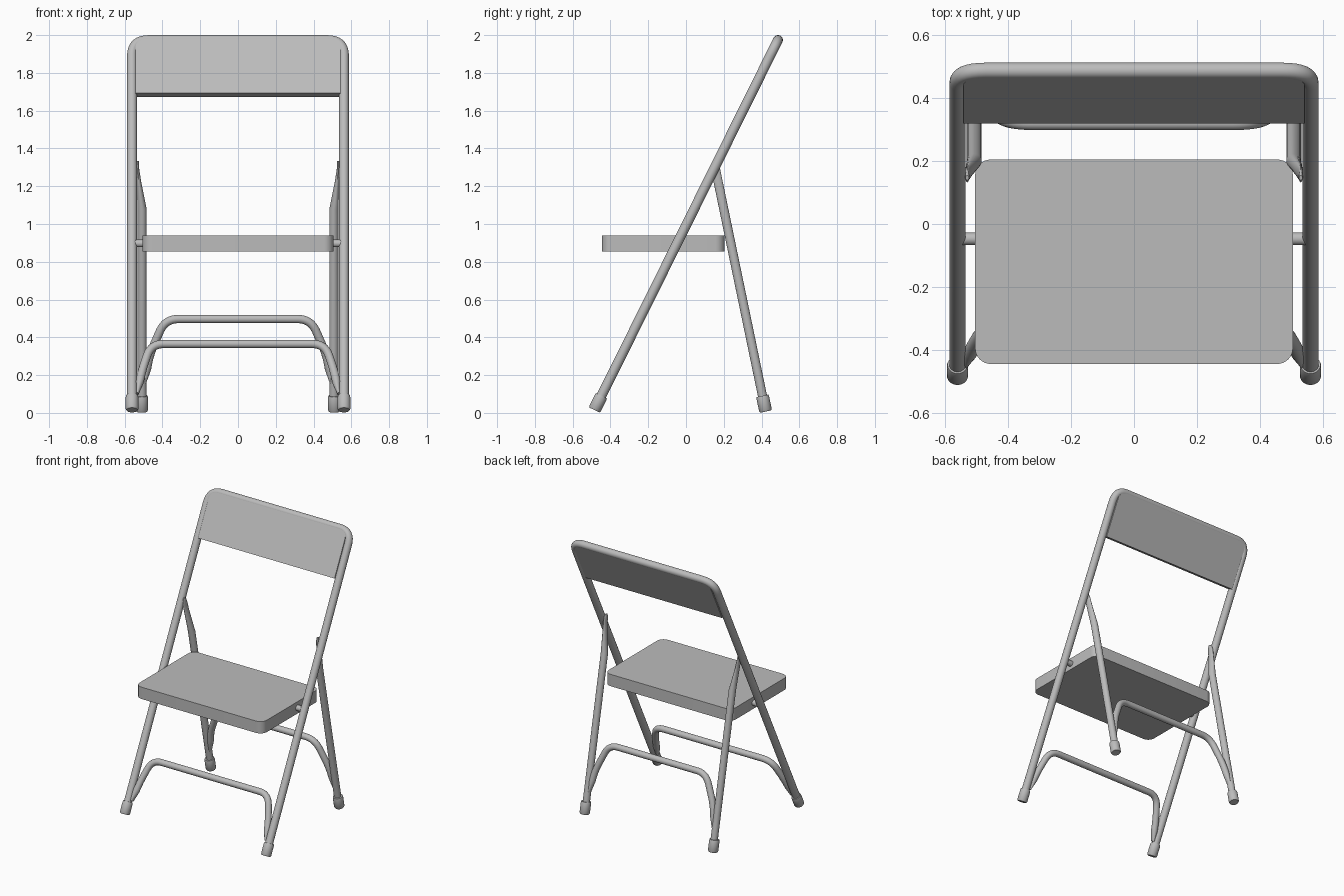
import bpy, bmesh
from math import pi, cos, sin
from mathutils import Vector, Matrix

if "Cube" in bpy.data.objects:
    bpy.data.objects.remove(bpy.data.objects["Cube"])

grey = bpy.data.materials.new("painted grey metal")
grey.use_nodes = True
colour = (0.5, 0.5, 0.5, 1)
grey.diffuse_color = colour
grey.node_tree.nodes["Principled BSDF"].inputs["Base Color"].default_value = colour

X = Vector((1, 0, 0))
SIDES = 20


class LegPlane:
    """Tilted plane holding one leg frame, addressed by x and height z."""
    def __init__(self, foot, top):
        self.foot = Vector((0, *foot))
        self.axis = (Vector((0, *top)) - self.foot).normalized()
        self.normal = X.cross(self.axis)

    def at(self, x, z):
        return self.foot + self.axis * ((z - self.foot.z) / self.axis.z) + X * x


def finish(name, bm, smooth=True):
    bmesh.ops.recalc_face_normals(bm, faces=bm.faces)
    mesh = bpy.data.meshes.new(name)
    bm.to_mesh(mesh)
    bm.free()
    mesh.materials.append(grey)
    ob = bpy.data.objects.new(name, mesh)
    bpy.context.collection.objects.link(ob)
    if smooth:
        bpy.ops.object.select_all(action='DESELECT')
        ob.select_set(True)
        bpy.context.view_layer.objects.active = ob
        bpy.ops.object.shade_smooth_by_angle(angle=pi / 5)
    return ob


def rounded(points, radius, steps=8):
    """Round the inner corners of a path."""
    out = [points[0]]
    for a, b, c in zip(points, points[1:], points[2:]):
        r = min(radius, (a - b).length * 0.49, (c - b).length * 0.49)
        start, end = b + (a - b).normalized() * r, b + (c - b).normalized() * r
        for i in range(steps + 1):
            t = i / steps
            out.append(start * (1 - t) ** 2 + b * 2 * t * (1 - t) + end * t * t)
    return out + [points[-1]]


def tube(name, path, normal, radius, squash=None):
    """Sweep a round section; squash gives (in-plane, normal) scale per point."""
    bm = bmesh.new()
    rings = []
    for i, p in enumerate(path):
        tangent = (path[min(i + 1, len(path) - 1)] - path[max(i - 1, 0)]).normalized()
        side = tangent.cross(normal)
        u, v = squash[i] if squash else (1, 1)
        rings.append([bm.verts.new(p + side * radius * u * cos(a) + normal * radius * v * sin(a))
                      for a in (2 * pi * k / SIDES for k in range(SIDES))])
    for r, s in zip(rings, rings[1:]):
        for k in range(SIDES):
            j = (k + 1) % SIDES
            bm.faces.new((r[k], r[j], s[j], s[k]))
    bm.faces.new(rings[0])
    bm.faces.new(rings[-1])
    return finish(name, bm)


def slab(name, size, matrix, radius, pick):
    """Box with the chosen through-thickness edges rounded."""
    bm = bmesh.new()
    bmesh.ops.create_cube(bm, size=1, matrix=Matrix.Diagonal((*size, 1)))
    edges = [e for e in bm.edges
             if abs(e.verts[0].co.z - e.verts[1].co.z) > size[2] / 2 and pick(e.verts[0].co)]
    bmesh.ops.bevel(bm, geom=edges, offset=radius, segments=8, profile=0.5, affect='EDGES')
    bm.transform(matrix)
    return finish(name, bm)


def foot_cap(name, plane, x):
    base = plane.at(x, plane.foot.z)
    heights = (0, 0.008, 0.075, 0.085)
    widths = (0.85, 1, 1, 0.93)
    tube(name, [base + plane.axis * h for h in heights], plane.normal, 0.034,
         [(w, w) for w in widths])


def stretcher(name, plane, half):
    """Bent crossbar with pinched ends; half lists (x, z) from end to middle."""
    pts = [plane.at(x, z) for x, z in half] + [plane.at(-x, z) for x, z in reversed(half)]
    path = rounded(pts, 0.07)
    squash = [(1, 1)] * len(path)
    squash[0] = squash[-1] = (0.3, 0.8)
    tube(name, path, plane.normal, 0.022, squash)


front = LegPlane((-0.485, 0.015), (0.487, 1.974))
rear = LegPlane((0.422, 0.007), (0.148, 1.33))

# Front legs and back hoop, one continuous bent tube
hoop = [front.at(x, z) for x, z in ((-0.561, 0.03), (-0.561, 1.974), (0.561, 1.974), (0.561, 0.03))]
tube("front_leg_hoop", rounded(hoop, 0.09), front.normal, 0.026)

# Backrest panel set inside the hoop
low, high = front.at(0, 1.683), front.at(0, 1.976)
turn = Matrix((X, front.axis, front.normal)).transposed().to_4x4()
slab("backrest_panel", (1.085, (high - low).length, 0.0505),
     Matrix.Translation((low + high) / 2) @ turn, 0.06, lambda co: co.y > 0)

# Seat
slab("seat", (1.01, 0.65, 0.085), Matrix.Translation((0, -0.12, 0.897)), 0.05, lambda co: True)

# Crossbars
stretcher("front_stretcher", front, [(0.533, 0.1), (0.51, 0.22), (0.46, 0.365)])
stretcher("rear_stretcher", rear, [(0.492, 0.16), (0.472, 0.3), (0.385, 0.497)])

for side, s in (("left", 1), ("right", -1)):
    # Rear leg, flattened at the pivot against the hoop
    spec = [(0.508, 0.03, 1, 1), (0.508, 1.08, 1, 1), (0.524, 1.22, 0.5, 1),
            (0.53, 1.29, 0.3, 1), (0.53, 1.32, 0.28, 0.75), (0.53, 1.333, 0.25, 0.3)]
    tube(side + "_rear_leg", [rear.at(s * x, z) for x, z, u, v in spec], rear.normal, 0.024,
         [(u, v) for x, z, u, v in spec])
    # Seat pivot pin
    pin = front.at(0, 0.897)
    tube(side + "_seat_pin", [pin + X * s * 0.49, pin + X * s * 0.55], Vector((0, 0, 1)), 0.02)
    # Foot caps
    foot_cap(side + "_front_foot", front, s * 0.561)
    foot_cap(side + "_rear_foot", rear, s * 0.51)
